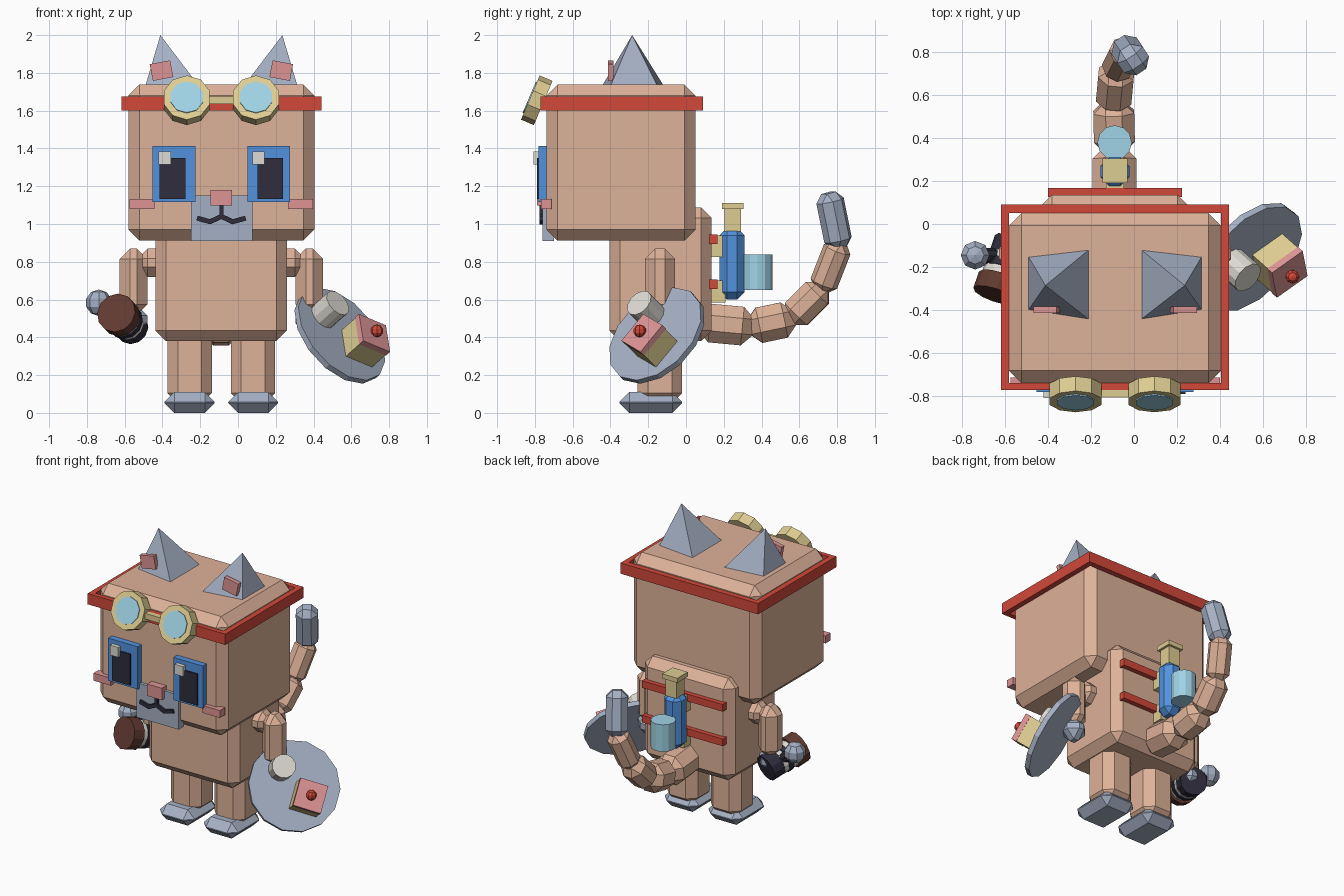
import bpy, bmesh, math
from mathutils import Matrix, Vector

if "Cube" in bpy.data.objects:
    bpy.data.objects.remove(bpy.data.objects["Cube"])

CX = -0.088  # symmetry plane of the figure


def mat(name, r, g, b):
    lin = lambda c: ((c / 255 + 0.055) / 1.055) ** 2.4
    m = bpy.data.materials.new(name)
    m.diffuse_color = (lin(r), lin(g), lin(b), 1)
    m.use_nodes = True
    m.node_tree.nodes["Principled BSDF"].inputs["Base Color"].default_value = m.diffuse_color
    return m


SKIN = mat("tan_fur", 222, 178, 153)
GREY = mat("blue_grey", 165, 176, 196)
BLUE = mat("blue", 82, 146, 222)
NAVY = mat("dark_navy", 46, 45, 60)
WHITE = mat("off_white", 222, 219, 211)
PINK = mat("pink", 221, 148, 148)
RED = mat("red", 210, 72, 58)
GOLD = mat("pale_gold", 222, 205, 146)
GLASS = mat("light_blue", 160, 211, 230)
BROWN = mat("dark_brown", 97, 58, 48)


def finish(bm, name, m, matrix):
    bmesh.ops.transform(bm, matrix=matrix, verts=bm.verts)
    bmesh.ops.recalc_face_normals(bm, faces=bm.faces)
    me = bpy.data.meshes.new(name)
    bm.to_mesh(me)
    bm.free()
    me.materials.append(m)
    ob = bpy.data.objects.new(name, me)
    bpy.context.collection.objects.link(ob)
    return ob


def block(name, m, size, matrix, bevel=0.0):
    bm = bmesh.new()
    bmesh.ops.create_cube(bm, size=1)
    bmesh.ops.scale(bm, vec=size, verts=bm.verts)
    if bevel:
        bmesh.ops.bevel(bm, geom=bm.edges[:], offset=bevel, segments=1,
                        affect='EDGES', profile=0.5)
    return finish(bm, name, m, matrix)


def box(name, m, x, y, z, bevel=0.0):
    """Box from its extents along each axis."""
    size = [b - a for a, b in (x, y, z)]
    mid = Vector([(a + b) / 2 for a, b in (x, y, z)])
    return block(name, m, size, Matrix.Translation(mid), bevel)


def pair(name, m, x, y, z, bevel=0.0):
    """Box plus its mirror image across the symmetry plane."""
    box(name + "_left", m, x, y, z, bevel)
    box(name + "_right", m, (2 * CX - x[1], 2 * CX - x[0]), y, z, bevel)


def along(a, b):
    """Frame at the middle of a-b with z along it, and the length."""
    a, b = Vector(a), Vector(b)
    d = b - a
    return Matrix.Translation((a + b) / 2) @ d.to_track_quat('Z', 'Y').to_matrix().to_4x4(), d.length


def tube(name, m, a, b, r, sides=12, r2=None, frame=None):
    mx, length = along(a, b)
    bm = bmesh.new()
    bmesh.ops.create_cone(bm, cap_ends=True, segments=sides, radius1=r,
                          radius2=r if r2 is None else r2, depth=length)
    return finish(bm, name, m, (frame or Matrix()) @ mx)


def ball(name, m, c, r):
    bm = bmesh.new()
    bmesh.ops.create_uvsphere(bm, u_segments=8, v_segments=5, radius=r)
    return finish(bm, name, m, Matrix.Translation(c))


# Head, body and limbs
box("head", SKIN, (-0.58, 0.404), (-0.738, 0.05), (0.912, 1.738), 0.058)
box("body", SKIN, (-0.437, 0.259), (-0.405, 0.135), (0.38, 1.088), 0.056)
pair("leg", SKIN, (-0.373, -0.138), (-0.257, -0.02), (0.05, 0.45), 0.055)
pair("foot", GREY, (-0.389, -0.124), (-0.352, -0.02), (0.0, 0.11), 0.052)
pair("shoulder", SKIN, (-0.53, -0.38), (-0.215, -0.06), (0.72, 0.87), 0.052)
pair("arm", SKIN, (-0.627, -0.48), (-0.218, -0.057), (0.52, 0.87), 0.055)
pair("hand", GREY, (-0.627, -0.48), (-0.213, -0.062), (0.42, 0.57), 0.055)

# Ears with inner plates
for s, side in ((-1, "left"), (1, "right")):
    bm = bmesh.new()
    base = [bm.verts.new((CX + s * x, y, 1.73)) for x, y in
            ((0.403, -0.40), (0.403, -0.15), (0.118, -0.117), (0.118, -0.445))]
    tip = bm.verts.new((CX + s * 0.323, -0.285, 2.0))
    bm.faces.new(base)
    for i in range(4):
        bm.faces.new((base[i], base[(i + 1) % 4], tip))
    finish(bm, "ear_" + side, GREY, Matrix())
    block("inner_ear_" + side, PINK, (0.11, 0.03, 0.09),
          Matrix.Translation((CX + s * 0.317, -0.398, 1.812)) @ Matrix.Rotation(s * 0.19, 4, 'Y'))

# Headband frame
pair("band_side", RED, (-0.617, -0.58), (-0.77, 0.09), (1.6, 1.675))
box("band_front", RED, (-0.58, 0.404), (-0.77, -0.737), (1.6, 1.675))
box("band_back", RED, (-0.58, 0.404), (0.052, 0.09), (1.6, 1.675))

# Goggles
n = Vector((0, -0.92, 0.39)).normalized()
for s, side in ((-1, "left"), (1, "right")):
    c = Vector((CX + s * 0.183, -0.79, 1.655))
    tube("goggle_rim_" + side, GOLD, c - n * 0.037, c + n * 0.037, 0.127, 10)
    tube("goggle_lens_" + side, GLASS, c + n * 0.03, c + n * 0.043, 0.09, 10)
box("goggle_bridge", GOLD, (-0.17, -0.005), (-0.805, -0.765), (1.635, 1.675))

# Face
pair("eye", BLUE, (-0.452, -0.225), (-0.78, -0.73), (1.117, 1.413))
pair("pupil", NAVY, (-0.415, -0.278), (-0.789, -0.775), (1.132, 1.35))
for x, side in ((-0.42, "left"), (0.077, "right")):
    box("eye_glint_" + side, WHITE, (x, x + 0.064), (-0.807, -0.775), (1.314, 1.383))
box("muzzle", GREY, (-0.248, 0.076), (-0.76, -0.70), (0.91, 1.15))
box("nose", PINK, (-0.145, -0.033), (-0.79, -0.74), (1.097, 1.18))
pair("cheek", PINK, (-0.574, -0.442), (-0.768, -0.712), (1.08, 1.132))
box("mouth_stem", NAVY, (CX - 0.011, CX + 0.011), (-0.775, -0.755), (1.03, 1.10))
for s, side in ((-1, "left"), (1, "right")):
    pts = [(0, 1.04), (0.06, 1.012), (0.125, 1.03)]
    for i in range(2):
        (x0, z0), (x1, z1) = pts[i], pts[i + 1]
        ang = math.atan2(z1 - z0, s * (x1 - x0))
        block(f"mouth_{side}_{i + 1}", NAVY, (math.hypot(x1 - x0, z1 - z0) + 0.008, 0.02, 0.026),
              Matrix.Translation((CX + s * (x0 + x1) / 2, -0.765, (z0 + z1) / 2))
              @ Matrix.Rotation(-ang, 4, 'Y'))

# Tail: chain of tapering chamfered blocks
path = [(-0.09, 0.08, 0.48), (-0.09, 0.345, 0.455), (-0.095, 0.56, 0.50),
        (-0.08, 0.72, 0.66), (-0.035, 0.81, 0.89), (0.0, 0.757, 1.15)]
for i, w in enumerate((0.205, 0.19, 0.165, 0.14, 0.14)):
    mx, length = along(path[i], path[i + 1])
    last = i == 4
    block("tail_tip" if last else f"tail_{i + 1}", GREY if last else SKIN,
          (w, w, length + 0.03), mx, w * 0.3)

# Bottle with cup, strapped to the back
for i, z in enumerate((0.655, 0.895)):
    box(f"strap_{i + 1}", RED, (-0.4, 0.222), (0.125, 0.168), (z, z + 0.05))
for i, z in enumerate((0.585, 0.825)):
    box(f"bottle_clip_{i + 1}", GOLD, (-0.131, -0.046), (0.13, 0.21), (z, z + 0.115))
box("bottle", BLUE, (-0.155, -0.022), (0.177, 0.31), (0.6, 0.98), 0.04)
box("bottle_neck", GOLD, (-0.131, -0.046), (0.203, 0.29), (0.96, 1.08))
box("bottle_lip", GOLD, (-0.147, -0.03), (0.19, 0.305), (1.08, 1.112))
tube("bottle_cup", GLASS, (-0.09, 0.378, 0.65), (-0.09, 0.378, 0.838), 0.08)

# Tilted plate with a cup and a cake
zn = Vector((0.62, -0.55, 0.55)).normalized()
xn = Vector((0.763, 0.538, -0.318))
xn = (xn - zn * xn.dot(zn)).normalized()
yn = zn.cross(xn)
plate = Matrix.Translation((0.54, -0.155, 0.41)) @ Matrix((xn, yn, zn)).transposed().to_4x4()
tube("plate", GREY, (0, 0, -0.018), (0, 0, 0.015), 0.295, 14, frame=plate)
tube("plate_cup", WHITE, (-0.116, 0.075, 0.01), (-0.116, 0.075, 0.14), 0.077, 12, frame=plate)
cake = plate @ Matrix.Translation((0.094, -0.062, 0))
block("cake", GOLD, (0.18, 0.18, 0.12), cake @ Matrix.Translation((0, 0, 0.07)))
block("cake_icing", PINK, (0.184, 0.184, 0.035), cake @ Matrix.Translation((0, 0, 0.1475)))
ball("cherry", RED, cake @ Vector((0, 0, 0.185)), 0.034)

# Banded barrel in the other hand, with a knobbed grip
a, b = Vector((-0.645, -0.33, 0.53)), Vector((-0.56, -0.08, 0.45))
rings = [(0, 0.3, 0.106, BROWN), (0.3, 0.44, 0.092, WHITE), (0.44, 0.58, 0.097, NAVY),
         (0.58, 0.7, 0.092, WHITE), (0.7, 1, 0.09, NAVY)]
for i, (t0, t1, r, m) in enumerate(rings):
    tube(f"barrel_ring_{i + 1}", m, a.lerp(b, t0), a.lerp(b, t1), r, 12)
tube("barrel_grip", NAVY, (-0.60, -0.15, 0.49), (-0.72, -0.145, 0.57), 0.035, 8)
ball("barrel_knob", GREY, (-0.737, -0.145, 0.583), 0.07)
